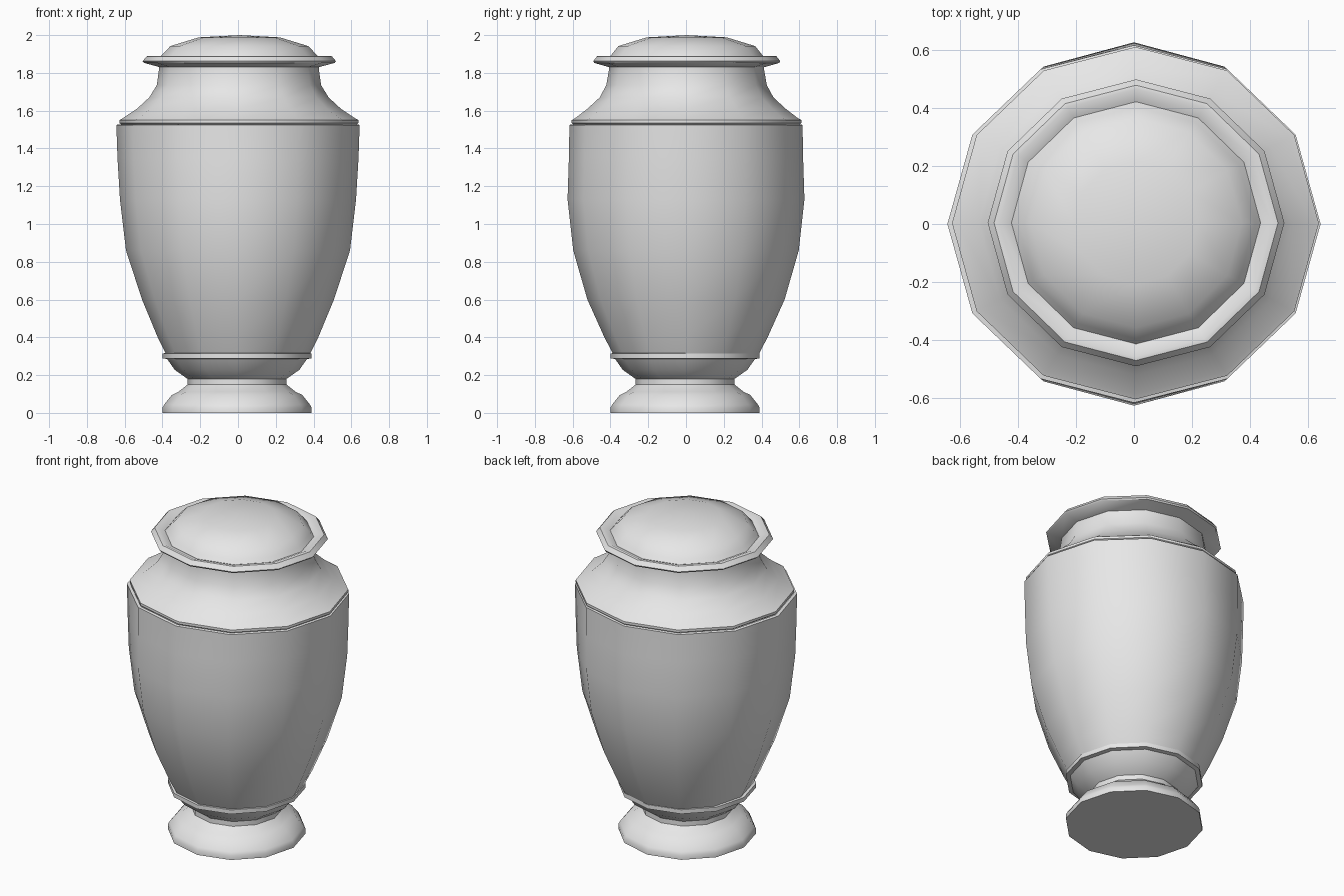
import bpy, bmesh, math

cube = bpy.data.objects.get("Cube")
if cube:
    bpy.data.objects.remove(cube, do_unlink=True)

SIDES = 12
grey = bpy.data.materials.new("stone_grey")
grey.use_nodes = True
grey.diffuse_color = (0.8, 0.8, 0.8, 1)
grey.node_tree.nodes["Principled BSDF"].inputs["Base Color"].default_value = (0.8, 0.8, 0.8, 1)


def lathe(name, profile, center=(0, 0), close_bottom=False):
    """Turn a bottom-to-top profile of (x radius, y radius, height) rings."""
    bm = bmesh.new()
    rings = []
    for rx, ry, z in profile:
        if rx == 0:
            rings.append([bm.verts.new((*center, z))] * SIDES)
            continue
        ring = []
        for i in range(SIDES):
            a = math.tau * i / SIDES
            ring.append(bm.verts.new((center[0] + rx * math.cos(a),
                                      center[1] + ry * math.sin(a), z)))
        rings.append(ring)
    for low, high in zip(rings, rings[1:]):
        for i in range(SIDES):
            j = (i + 1) % SIDES
            corners = [low[i], low[j], high[j], high[i]]
            bm.faces.new(list(dict.fromkeys(corners)))
    if close_bottom:
        bm.faces.new(rings[0][::-1])
    mesh = bpy.data.meshes.new(name)
    bm.to_mesh(mesh)
    bm.free()
    mesh.materials.append(grey)
    mesh.shade_smooth()
    mesh.set_sharp_from_angle(angle=math.radians(38))
    obj = bpy.data.objects.new(name, mesh)
    bpy.context.collection.objects.link(obj)
    return obj


def circular(points):
    return [(r, r, z) for r, z in points]


# Flared foot, narrow waist and the cup below the body
lathe("foot", circular([
    (0.395, 0), (0.395, 0.027), (0.385, 0.045), (0.345, 0.095), (0.31, 0.112),
    (0.262, 0.15), (0.262, 0.18), (0.33, 0.228), (0.37, 0.285),
    (0.395, 0.289), (0.395, 0.315), (0.375, 0.317),
]), (-0.005, -0.005), close_bottom=True)

# Tapered body, slightly oval towards its upper edge
lathe("body", [
    (0.38, 0.385, 0.31), (0.425, 0.432, 0.4), (0.508, 0.522, 0.6),
    (0.593, 0.597, 0.86), (0.625, 0.627, 1.13), (0.638, 0.62, 1.35),
    (0.644, 0.617, 1.525), (0.625, 0.6, 1.528),
])

# Shoulder ledge sweeping up into the neck
lathe("shoulder", [
    (0.625, 0.6, 1.528), (0.633, 0.608, 1.535), (0.633, 0.608, 1.55),
    (0.615, 0.59, 1.56), (0.54, 0.525, 1.61), (0.475, 0.46, 1.67),
    (0.435, 0.425, 1.735), (0.423, 0.41, 1.82), (0.423, 0.41, 1.835),
], (0.005, 0.003))

# Lid rim, groove and low dome
lathe("lid", [
    (0.42, 0.41, 1.83), (0.505, 0.49, 1.853), (0.512, 0.495, 1.862),
    (0.49, 0.475, 1.888), (0.47, 0.462, 1.89), (0.43, 0.418, 1.872),
    (0.41, 0.4, 1.895), (0.365, 0.362, 1.942), (0.215, 0.212, 1.988),
    (0, 0, 2.0),
], (0.007, 0.004))
